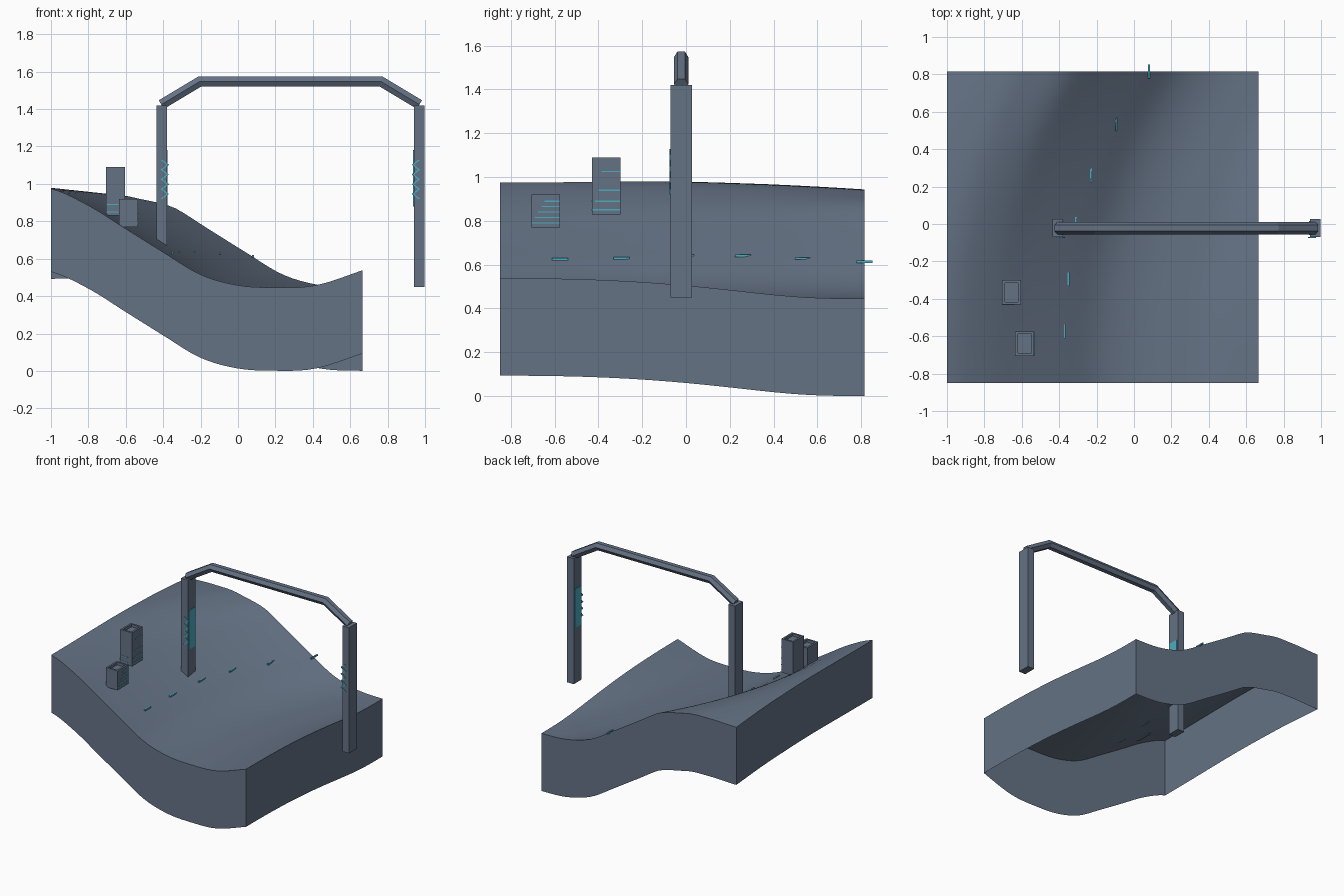
import bpy, bmesh
from math import sin, cos, pi, floor
from mathutils import Vector

if "Cube" in bpy.data.objects:
    bpy.data.objects.remove(bpy.data.objects["Cube"], do_unlink=True)


def material(name, color):
    mat = bpy.data.materials.new(name)
    mat.diffuse_color = (*color, 1)
    mat.use_nodes = True
    mat.node_tree.nodes["Principled BSDF"].inputs["Base Color"].default_value = (*color, 1)
    return mat


SLATE = material("slate_grey", (0.13, 0.17, 0.235))
CYAN = material("cyan", (0.07, 0.42, 0.55))


def finish(name, bm, mat):
    mesh = bpy.data.meshes.new(name)
    bm.to_mesh(mesh)
    bm.free()
    mesh.materials.append(mat)
    obj = bpy.data.objects.new(name, mesh)
    bpy.context.collection.objects.link(obj)
    return obj


def box(name, x, y, z, mat, recess=False):
    """Box from (low, high) ranges, optionally with a sunken roof."""
    bm = bmesh.new()
    bmesh.ops.create_cube(bm, size=1)
    for v in bm.verts:
        v.co = [r[0] + (c + 0.5) * (r[1] - r[0]) for c, r in zip(v.co, (x, y, z))]
    if recess:
        top = [max(bm.faces, key=lambda f: f.calc_center_median().z)]
        bmesh.ops.inset_region(bm, faces=top, thickness=0.02)
        low = bmesh.ops.extrude_face_region(bm, geom=top)["geom"]
        bmesh.ops.delete(bm, geom=top, context='FACES_ONLY')
        bmesh.ops.translate(bm, vec=(0, 0, -0.02),
                            verts=[g for g in low if isinstance(g, bmesh.types.BMVert)])
    bmesh.ops.recalc_face_normals(bm, faces=bm.faces[:])
    return finish(name, bm, mat)


# Terrain: a hillside profile that drifts sideways towards the back
X0, X1, Y0, Y1, DROP = -1.0, 0.665, -0.85, 0.815, 0.445
SLOPE = [0.98, 0.985, 0.99, 0.975, 0.885, 0.76, 0.635, 0.515, 0.458, 0.446, 0.455, 0.515, 0.6]


def profile(u):
    k = (u + 1.6) / 0.2
    i = min(max(floor(k), 1), len(SLOPE) - 3)
    t = k - i
    a, b, c, d = SLOPE[i - 1:i + 3]
    return b + t / 2 * (c - a + t * (2 * a - 5 * b + 4 * c - d + t * (3 * (b - c) + d - a)))


def height(x, y):
    w = max(0, min(1, (y - Y0) / (Y1 - Y0))) ** 2.3
    u = x - 0.44 * w
    fade = max(0, min(1, (-0.75 - u) / 0.25))
    return profile(u) - 0.047 * w * fade * fade * (3 - 2 * fade)


bm = bmesh.new()
N = 40
bmesh.ops.create_grid(bm, x_segments=N, y_segments=N, size=0.5)
for v in bm.verts:
    x = X0 + (v.co.x + 0.5) * (X1 - X0)
    y = Y0 + (v.co.y + 0.5) * (Y1 - Y0)
    v.co = (x, y, height(x, y))
rim = [e for e in bm.edges if e.is_boundary]
skirt = bmesh.ops.extrude_edge_only(bm, edges=rim)["geom"]
bmesh.ops.translate(bm, vec=(0, 0, -DROP),
                    verts=[g for g in skirt if isinstance(g, bmesh.types.BMVert)])
bmesh.ops.recalc_face_normals(bm, faces=bm.faces[:])
if max(bm.faces, key=lambda f: f.normal.z ** 2).normal.z < 0:
    bmesh.ops.reverse_faces(bm, faces=bm.faces[:])
terrain = finish("terrain", bm, SLATE)
bpy.context.view_layer.objects.active = terrain
terrain.select_set(True)
bpy.ops.object.shade_smooth_by_angle(angle=pi / 6)
terrain.select_set(False)

# Gate posts with a light panel on the inner face and a zigzag on the front
MID = 0.28
for side, label in ((-1, "right"), (1, "left")):
    def span(a, b):
        return sorted((MID + side * a, MID + side * b))

    box(label + "_post", span(0.66, 0.717), (-0.07, 0.027), (0.45, 1.42), SLATE)
    box(label + "_light_panel", span(0.656, 0.661), (-0.06, 0.017), (0.88, 1.18), CYAN)
    bm = bmesh.new()
    pairs = []
    for i in range(9):
        x = MID + side * (0.655 if i % 2 else 0.688)
        z = 0.92 + i * 0.026
        pairs.append([bm.verts.new((x + d, -0.076, z)) for d in (-0.006, 0.006)])
    for (a, b), (c, d) in zip(pairs, pairs[1:]):
        bm.faces.new((a, b, d, c))
    extra = bmesh.ops.extrude_face_region(bm, geom=bm.faces[:])["geom"]
    bmesh.ops.translate(bm, vec=(0, 0.007, 0),
                        verts=[g for g in extra if isinstance(g, bmesh.types.BMVert)])
    bmesh.ops.recalc_face_normals(bm, faces=bm.faces[:])
    finish(label + "_zigzag_light", bm, CYAN)

# Gate beam: hexagonal bar swept along a bent path
path = [Vector((MID + x, -0.022, z))
        for x, z in ((-0.69, 1.424), (-0.485, 1.547), (0.485, 1.547), (0.69, 1.424))]
bm = bmesh.new()
rings = []
for i, p in enumerate(path):
    before = (p - path[max(i - 1, 0)]).normalized()
    after = (path[min(i + 1, len(path) - 1)] - p).normalized()
    tangent = (before + after).normalized()
    up = Vector((-tangent.z, 0, tangent.x))
    miter = 1 / max(tangent.dot(before), tangent.dot(after))
    rings.append([bm.verts.new(p + Vector((0, 0.033 * cos(a), 0)) + up * 0.031 * miter * sin(a))
                  for a in (k * pi / 3 for k in range(6))])
for r, s in zip(rings, rings[1:]):
    for k in range(6):
        bm.faces.new((r[k], r[k - 1], s[k - 1], s[k]))
bm.faces.new(rings[0])
bm.faces.new(rings[-1])
bmesh.ops.recalc_face_normals(bm, faces=bm.faces[:])
finish("gate_beam", bm, SLATE)

# Two towers with thin light strips on the front and left faces
towers = {"tall_tower": (-0.705, -0.43, 0.83, 1.09, (0.85, 0.89, 0.94, 1.025)),
          "short_tower": (-0.635, -0.705, 0.77, 0.92, (0.79, 0.815, 0.84, 0.865, 0.89))}
for name, (x, y, low, high, strips) in towers.items():
    x2, y2 = x + 0.1, y + 0.13
    box(name, (x, x2), (y, y2), (low, high), SLATE, recess=True)
    for i, z in enumerate(strips):
        start = 0.015 * i
        box(name + "_side_strip", (x2, x2 + 0.002), (y + start, y2), (z - 0.003, z + 0.003), CYAN)
        if name == "tall_tower" and i < 2:
            box(name + "_front_strip", (x, x2 - 0.035), (y - 0.002, y),
                (z - 0.003, z + 0.003), CYAN)

# Track markers along the slope
for x, y in ((-0.37, -0.575), (-0.35, -0.295), (-0.31, 0.0),
             (-0.23, 0.26), (-0.095, 0.535), (0.08, 0.815)):
    z = height(x, y) + 0.004
    box("track_marker", (x - 0.005, x + 0.005), (y - 0.037, y + 0.037), (z - 0.006, z + 0.005), CYAN)
